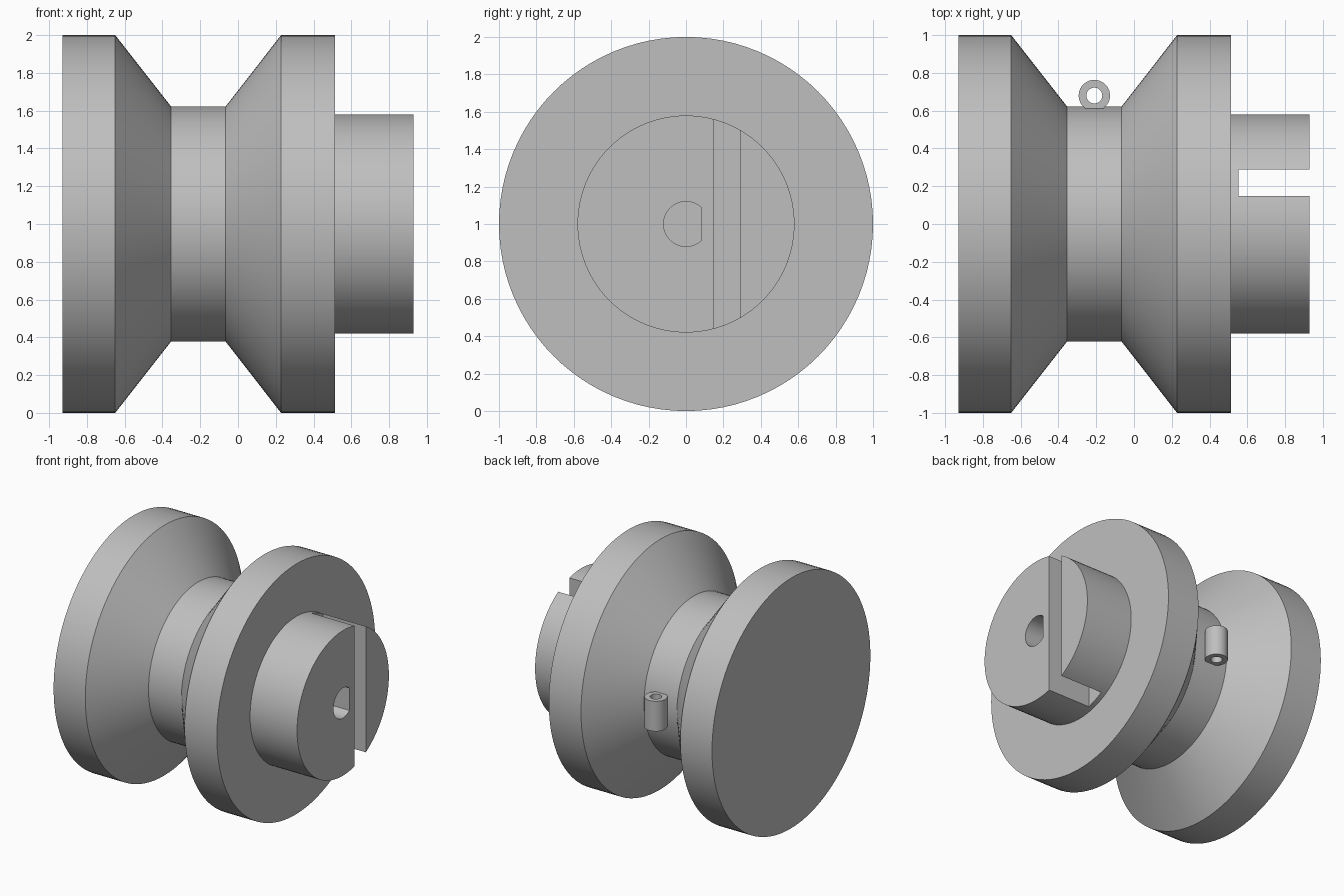
import bpy, bmesh, math
from mathutils import Matrix

cube = bpy.data.objects.get("Cube")
if cube:
    bpy.data.objects.remove(cube, do_unlink=True)

grey = bpy.data.materials.new("plain grey")
grey.use_nodes = True
colour = (0.52, 0.52, 0.52, 1)
grey.diffuse_color = colour
grey.node_tree.nodes["Principled BSDF"].inputs["Base Color"].default_value = colour


def make_object(name, bm):
    bmesh.ops.recalc_face_normals(bm, faces=bm.faces)
    mesh = bpy.data.meshes.new(name)
    bm.to_mesh(mesh)
    bm.free()
    mesh.materials.append(grey)
    obj = bpy.data.objects.new(name, mesh)
    bpy.context.collection.objects.link(obj)
    return obj


def lathe(name, profile, steps, closed=False, matrix=Matrix()):
    """Turn (x, radius) points about the x axis; cap the ends unless closed."""
    bm = bmesh.new()
    angles = [math.tau * i / steps for i in range(steps)]
    rings = [[bm.verts.new((x, r * math.cos(a), r * math.sin(a))) for a in angles]
             for x, r in profile]
    pairs = list(zip(rings, rings[1:]))
    if closed:
        pairs.append((rings[-1], rings[0]))
    else:
        bm.faces.new(rings[0])
        bm.faces.new(rings[-1])
    for a, b in pairs:
        for i in range(steps):
            j = (i + 1) % steps
            bm.faces.new((a[i], a[j], b[j], b[i]))
    bm.transform(matrix)
    return make_object(name, bm)


def prism(name, outline, x0, x1):
    """Extrude a (y, z) outline along x."""
    bm = bmesh.new()
    face = bm.faces.new([bm.verts.new((x0, y, z)) for y, z in outline])
    new = bmesh.ops.extrude_face_region(bm, geom=[face])["geom"]
    verts = [v for v in new if isinstance(v, bmesh.types.BMVert)]
    bmesh.ops.translate(bm, verts=verts, vec=(x1 - x0, 0, 0))
    return make_object(name, bm)


def select(obj):
    bpy.ops.object.select_all(action="DESELECT")
    obj.select_set(True)
    bpy.context.view_layer.objects.active = obj


def cut(obj, cutter):
    cutter.hide_render = True
    mod = obj.modifiers.new("cut", "BOOLEAN")
    mod.operation = "DIFFERENCE"
    mod.solver = "EXACT"
    mod.object = cutter
    select(obj)
    bpy.ops.object.modifier_apply(modifier=mod.name)
    bpy.data.objects.remove(cutter, do_unlink=True)


# Spool with two flanges, sloped sides and a drive boss
lift = Matrix.Translation((0, 0, 1))
spool = lathe("spool", [(-0.93, 1), (-0.65, 1), (-0.355, 0.623), (-0.065, 0.623),
                        (0.228, 1), (0.513, 1), (0.513, 0.58), (0.928, 0.58)],
              96, matrix=lift)

# Slot across the boss
cut(spool, prism("slot_cutter", [(0.148, 0.2), (0.288, 0.2), (0.288, 1.8), (0.148, 1.8)],
                 0.552, 1.1))

# D-shaped shaft hole
radius, flat = 0.12, 0.08
half = math.acos(flat / radius)
sweep = math.tau - 2 * half
outline = [(radius * math.cos(half + sweep * i / 40),
            1 + radius * math.sin(half + sweep * i / 40)) for i in range(41)]
cut(spool, prism("shaft_hole_cutter", outline, 0.3, 1.1))

# Small tube on the back of the neck for tying the line
stand = Matrix.Translation((-0.21, 0.68, 1)) @ Matrix.Rotation(math.pi / 2, 4, "Y")
tube = lathe("line_tube", [(-0.12, 0.083), (0.12, 0.083), (0.12, 0.042), (-0.12, 0.042)],
             40, closed=True, matrix=stand)

for obj in (spool, tube):
    select(obj)
    bpy.ops.object.shade_smooth_by_angle(angle=math.radians(25))
